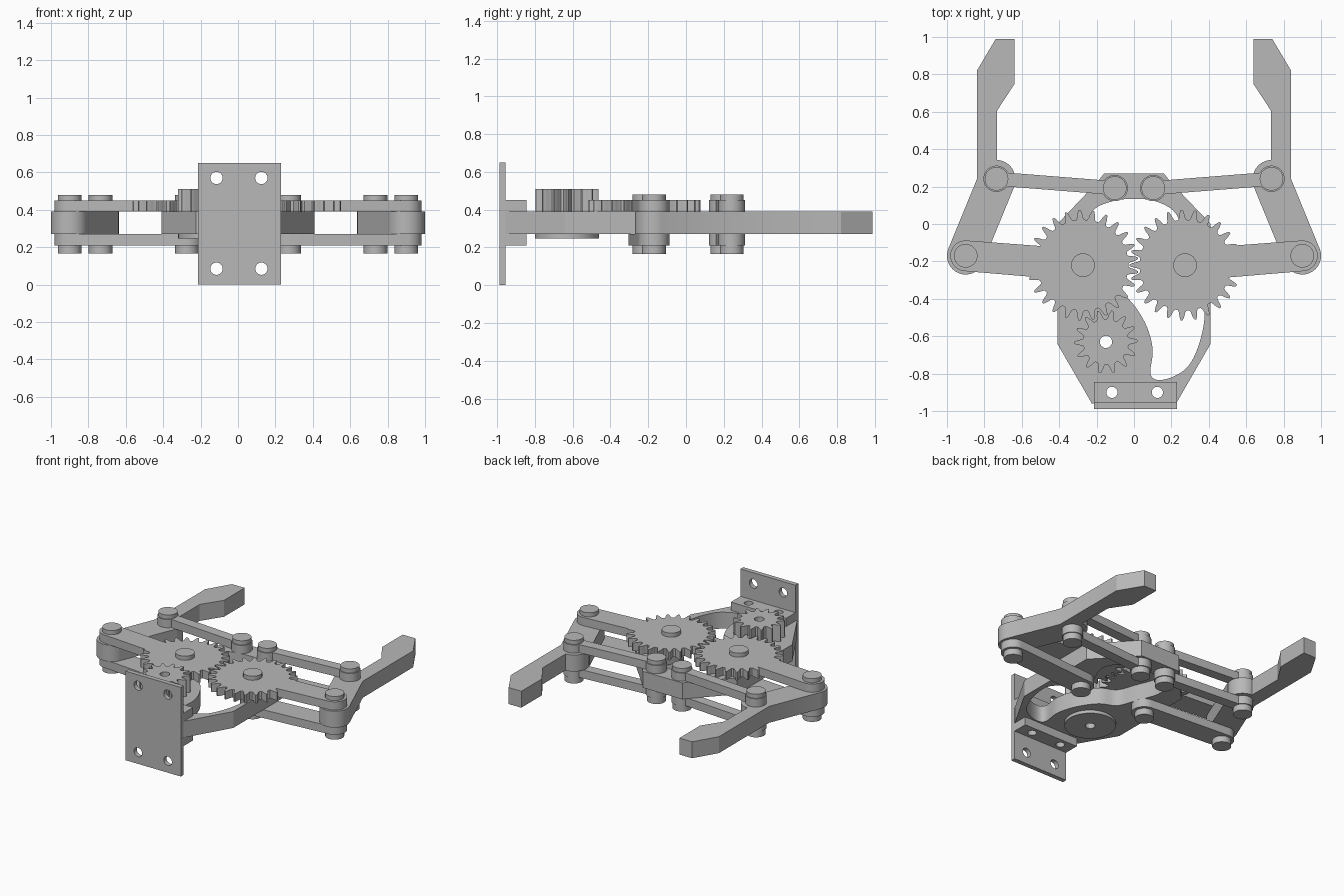
import bpy, bmesh, math
from mathutils import Vector, Matrix

cube = bpy.data.objects.get("Cube")
if cube:
    bpy.data.objects.remove(cube, do_unlink=True)

grey = bpy.data.materials.new("plain_grey")
grey.use_nodes = True
colour = (0.48, 0.48, 0.48, 1)
grey.diffuse_color = colour
grey.node_tree.nodes["Principled BSDF"].inputs["Base Color"].default_value = colour


def plate(name, z0, z1, *loops, upright=False):
    """Extrude an outline (first loop) with holes (other loops) from z0 to z1."""
    curve = bpy.data.curves.new(name, 'CURVE')
    curve.dimensions = '2D'
    curve.fill_mode = 'BOTH'
    curve.extrude = (z1 - z0) / 2
    for loop in loops:
        spline = curve.splines.new('POLY')
        spline.points.add(len(loop) - 1)
        for point, (x, y) in zip(spline.points, loop):
            point.co = (x, y, 0, 1)
        spline.use_cyclic_u = True
    temp = bpy.data.objects.new(name + "_outline", curve)
    bpy.context.collection.objects.link(temp)
    graph = bpy.context.evaluated_depsgraph_get()
    mesh = bpy.data.meshes.new_from_object(temp.evaluated_get(graph))
    bpy.data.objects.remove(temp, do_unlink=True)
    bm = bmesh.new()
    bm.from_mesh(mesh)
    bmesh.ops.remove_doubles(bm, verts=bm.verts, dist=0.0001)
    bmesh.ops.translate(bm, verts=bm.verts, vec=(0, 0, (z0 + z1) / 2))
    if upright:
        bm.transform(Matrix.Rotation(math.pi / 2, 4, 'X'))
    bmesh.ops.recalc_face_normals(bm, faces=bm.faces)
    bm.to_mesh(mesh)
    bm.free()
    mesh.name = name
    mesh.materials.clear()
    mesh.materials.append(grey)
    obj = bpy.data.objects.new(name, mesh)
    bpy.context.collection.objects.link(obj)
    bpy.ops.object.select_all(action='DESELECT')
    obj.select_set(True)
    bpy.context.view_layer.objects.active = obj
    bpy.ops.object.shade_smooth_by_angle(angle=math.radians(25))
    return obj


def arc(c, r, a0, a1, n):
    return [(c[0] + r * math.cos(a0 + (a1 - a0) * i / n),
             c[1] + r * math.sin(a0 + (a1 - a0) * i / n)) for i in range(n + 1)]


def circle(c, r, n=40):
    return arc(c, r, 0, math.tau, n)[:-1]


def rect(x0, y0, x1, y1):
    return [(x0, y0), (x1, y0), (x1, y1), (x0, y1)]


def strap(p, r, q, s):
    """Outline around two round ends."""
    d = Vector(q) - Vector(p)
    a = math.atan2(d.y, d.x)
    t = math.acos((r - s) / d.length)
    return arc(p, r, a + t, a + math.tau - t, 20) + arc(q, s, a - t, a + t, 20)


def gear_outline(c, root, outer, teeth, phase):
    mid = (root + outer) / 2
    tooth = [(-.38, root), (-.27, root + .01), (-.21, mid), (-.12, outer - .008), (-.06, outer),
             (.06, outer), (.12, outer - .008), (.21, mid), (.27, root + .01), (.38, root)]
    pts = []
    for i in range(teeth):
        for f, r in tooth:
            a = phase + (i + f) * math.tau / teeth
            pts.append((c[0] + r * math.cos(a), c[1] + r * math.sin(a)))
    return pts


def smooth_loop(points, steps=6):
    """Closed Catmull-Rom curve through the points."""
    p = [Vector(v) for v in points]
    n, out = len(p), []
    for i in range(n):
        a, b, c, d = p[i - 1], p[i], p[(i + 1) % n], p[(i + 2) % n]
        for k in range(steps):
            t = k / steps
            v = (2 * b + (c - a) * t + (2 * a - 5 * b + 4 * c - d) * t * t
                 + (3 * b - a - 3 * c + d) * t ** 3) / 2
            out.append((v.x, v.y))
    return out


# Layer heights
LOW, BOTTOM, TOP, HIGH = 0.21, 0.27, 0.39, 0.45
PIN_LOW, PIN_HIGH, PIN_R = 0.165, 0.48, 0.063
bolt_holes = [circle((x, -0.90), 0.03, 24) for x in (-0.118, 0.125)]
pinion_centre = (-0.15, -0.63)
pinion_hole = circle(pinion_centre, 0.033, 24)

# Base frame with its curved opening
half = [(0.225, -0.96), (0.41, -0.64), (0.41, 0.0), (0.2, 0.22), (0.16, 0.27)]
frame = half + [(-x, y) for x, y in reversed(half)]
opening = smooth_loop([
    (0.37, -0.44), (0.36, -0.60), (0.29, -0.76), (0.17, -0.83), (0.09, -0.81),
    (0.10, -0.67), (0.06, -0.53), (-0.03, -0.40), (-0.14, -0.34), (-0.19, -0.22),
    (-0.25, -0.05), (-0.22, 0.07), (-0.12, 0.12), (0, 0.135), (0.12, 0.12), (0.22, 0.06),
    (0.25, -0.05), (0.19, -0.22), (0.27, -0.34)])
plate("base_frame", BOTTOM, TOP, frame, opening, pinion_hole, *bolt_holes)

# Mounting bracket
mount_holes = [circle((x, z), 0.033, 24) for x in (-0.115, 0.125) for z in (0.085, 0.57)]
plate("mounting_plate", 0.955, 0.988, rect(-0.215, 0, 0.23, 0.65), *mount_holes, upright=True)
for name, z0, z1 in (("upper_flange", TOP, HIGH), ("lower_flange", LOW, BOTTOM)):
    plate(name, z0, z1, rect(-0.215, -0.96, 0.23, -0.845), *bolt_holes)

# Drive pinion, meshed with the right gear, and the disc under it
TEETH, SMALL = 25, 14
gear_centre = (-0.273, -0.22)
right_phase = math.pi / TEETH
contact = math.atan2(pinion_centre[1] - gear_centre[1], pinion_centre[0] - gear_centre[0])
offset = ((contact - right_phase) * TEETH / math.tau) % 1
pinion_phase = contact + math.pi - (0.5 - offset) * math.tau / SMALL
plate("drive_pinion", TOP, 0.51,
      gear_outline(pinion_centre, 0.122, 0.17, SMALL, pinion_phase), pinion_hole)
plate("motor_disc", 0.247, BOTTOM, circle(pinion_centre, 0.17), pinion_hole)

# Both finger linkages
jaw_outline = [(0.993, -0.133), (0.84, 0.24), (0.84, 0.82), (0.74, 0.988), (0.638, 0.988),
               (0.638, 0.75), (0.733, 0.605), (0.733, 0.25), (0.64, 0.20), (0.807, -0.207)]
for side, s in (("left", 1), ("right", -1)):
    hub, elbow = (s * 0.273, -0.22), (s * 0.90, -0.17)
    knuckle, anchor = (s * 0.735, 0.242), (s * 0.103, 0.192)
    phase = math.pi if s > 0 else right_phase

    # Gear with crank arm, and the matching lower crank
    plate(side + "_gear", TOP, HIGH, gear_outline(hub, 0.243, 0.296, TEETH, phase))
    crank = strap(elbow, 0.082, hub, 0.085)
    plate(side + "_upper_crank", TOP, HIGH, crank)
    plate(side + "_lower_crank", LOW, BOTTOM, crank)

    # Parallel links: a narrow bar with round ends
    for level, z0, z1 in (("upper", TOP, HIGH), ("lower", LOW, BOTTOM)):
        plate(f"{side}_{level}_link", z0, z1, strap(knuckle, 0.037, anchor, 0.037))
        for end, c in (("outer", knuckle), ("inner", anchor)):
            plate(f"{side}_{level}_link_{end}_eye", z0, z1, circle(c, 0.07))

    # Jaw with round bosses
    plate(side + "_jaw", BOTTOM, TOP, [(s * x, y) for x, y in jaw_outline])
    plate(side + "_jaw_elbow", BOTTOM, TOP, circle(elbow, 0.1))
    plate(side + "_jaw_knuckle", BOTTOM, TOP, circle(knuckle, 0.1))

    # Pivot pins
    for name, c in (("hub", hub), ("elbow", elbow), ("knuckle", knuckle), ("anchor", anchor)):
        plate(f"{side}_{name}_pin", PIN_LOW, PIN_HIGH, circle(c, PIN_R))
